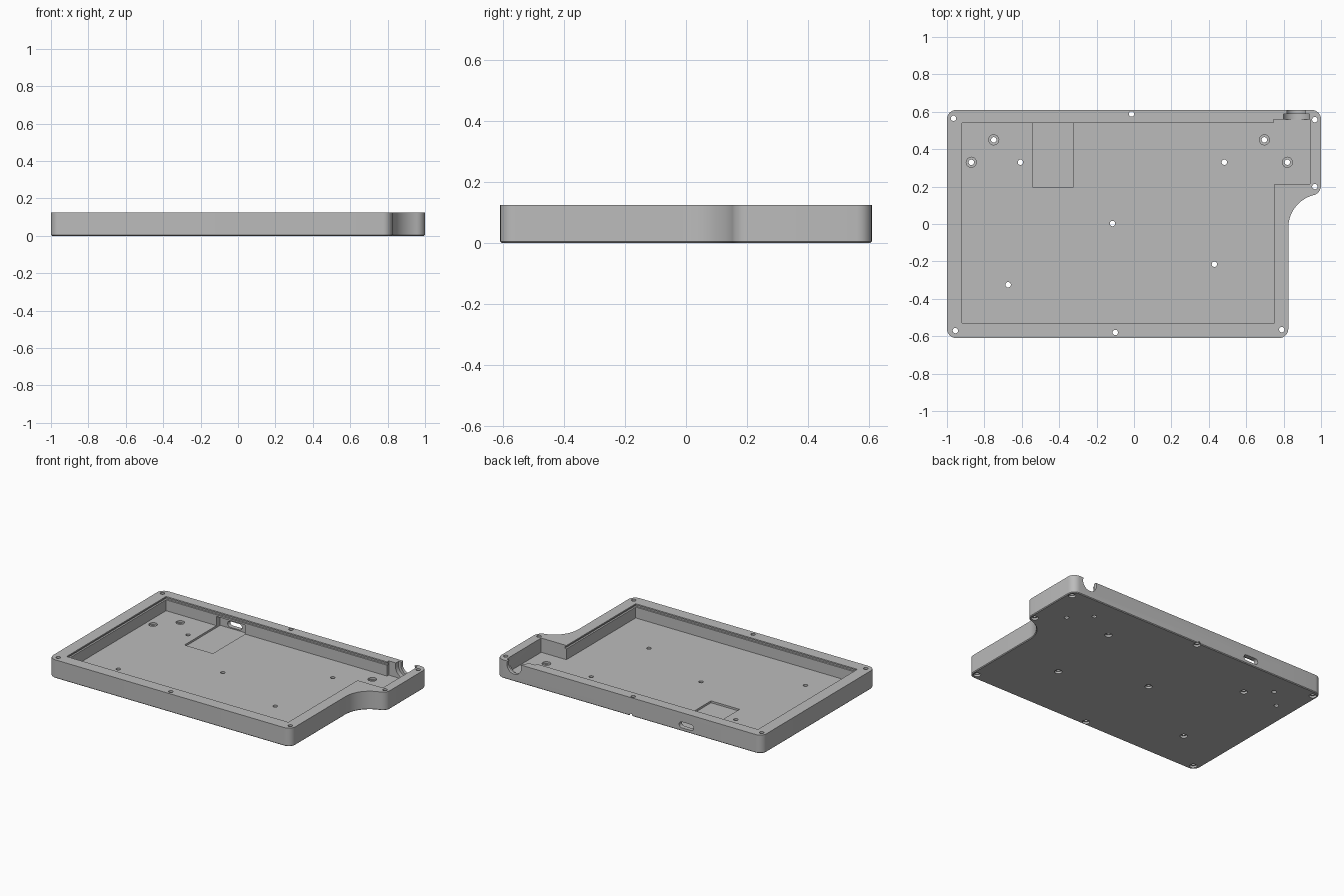
import bpy, bmesh
from math import sin, cos, radians, pi
from mathutils import Matrix, Vector

cube = bpy.data.objects.get("Cube")
if cube:
    bpy.data.objects.remove(cube, do_unlink=True)

TOP, FLOOR = 0.125, 0.028

grey = bpy.data.materials.new("plain grey")
grey.use_nodes = True
colour = (0.5, 0.5, 0.5, 1)
grey.diffuse_color = colour
grey.node_tree.nodes["Principled BSDF"].inputs["Base Color"].default_value = colour


def add_object(name, bm):
    bmesh.ops.recalc_face_normals(bm, faces=bm.faces)
    mesh = bpy.data.meshes.new(name)
    bm.to_mesh(mesh)
    bm.free()
    mesh.materials.append(grey)
    ob = bpy.data.objects.new(name, mesh)
    bpy.context.collection.objects.link(ob)
    return ob


def prism(name, points, z0, z1, chamfer=0):
    bm = bmesh.new()
    base = bm.faces.new([bm.verts.new((x, y, z0)) for x, y in points])
    grown = bmesh.ops.extrude_face_region(bm, geom=[base])["geom"]
    for v in grown:
        if isinstance(v, bmesh.types.BMVert):
            v.co.z = z1
    if chamfer:
        rim = [e for e in bm.edges if all(abs(v.co.z - z0) < 1e-6 for v in e.verts)]
        bmesh.ops.bevel(bm, geom=rim, offset=chamfer, segments=1, affect='EDGES')
    return add_object(name, bm)


def box(name, x0, x1, y0, y1, z0, z1):
    return prism(name, [(x0, y0), (x1, y0), (x1, y1), (x0, y1)], z0, z1)


def rod(name, centre, radius, length, along_y=False, sides=24):
    bm = bmesh.new()
    turn = Matrix.Rotation(pi / 2, 4, 'X') if along_y else Matrix()
    bmesh.ops.create_cone(bm, cap_ends=True, segments=sides, radius1=radius,
                          radius2=radius, depth=length,
                          matrix=Matrix.Translation(Vector(centre)) @ turn)
    return add_object(name, bm)


def arc(cx, cy, r, a0, a1, steps=8):
    angles = [radians(a0 + (a1 - a0) * i / steps) for i in range(steps + 1)]
    return [(cx + r * cos(a), cy + r * sin(a)) for a in angles]


# Outer shell with rounded corners and a concave shoulder
outline = (arc(-0.95, -0.56, 0.05, 180, 270) + arc(0.775, -0.56, 0.05, 270, 360)
           + arc(1.005, -0.02, 0.18, 180, 105, 16)
           + arc(0.944, 0.207, 0.056, -75, 0)
           + arc(0.95, 0.56, 0.05, 0, 90) + arc(-0.95, 0.56, 0.05, 90, 180))
case = prism("case_tray", outline, 0, TOP, 0.005)


def cut(tool):
    mod = case.modifiers.new("cut", 'BOOLEAN')
    mod.operation = 'DIFFERENCE'
    mod.solver = 'EXACT'
    mod.object = tool
    bpy.context.view_layer.objects.active = case
    bpy.ops.object.modifier_apply(modifier=mod.name)
    bpy.data.objects.remove(tool, do_unlink=True)


# Main cavity with the side bay
cut(prism("cavity", [(-0.92, -0.53), (0.75, -0.53), (0.75, 0.215), (0.94, 0.215),
                     (0.94, 0.558), (0.745, 0.558), (0.745, 0.54), (-0.92, 0.54)],
          FLOOR, 0.2))

# Thin groove under the rim
cut(box("rim_groove", -0.932, 0.762, -0.542, 0.552, 0.102, 0.116))

# Connector pocket and its rounded opening in the back wall
cut(box("connector_pocket", -0.54, -0.325, 0.195, 0.58, 0.015, 0.09))
slot = arc(-0.395, 0.042, 0.02, -90, 90) + arc(-0.465, 0.042, 0.02, 90, 270)
opening = prism("connector_opening", slot, -0.7, -0.5)
opening.data.transform(Matrix.Rotation(pi / 2, 4, 'X'))
cut(opening)

# Stepped round notch for the jack
cut(rod("jack_seat", (0.868, 0.567, 0.103), 0.073, 0.044, True, 48))
cut(rod("jack_notch", (0.868, 0.6, 0.103), 0.054, 0.1, True, 48))

# Screw holes, counterbored from below
screws = [(-0.965, 0.565), (-0.013, 0.588), (0.967, 0.558), (0.967, 0.2),
          (-0.955, -0.57), (-0.1, -0.58), (0.79, -0.565), (-0.607, 0.33),
          (0.483, 0.33), (-0.115, 0.002), (0.43, -0.215), (-0.673, -0.325)]
for x, y in screws:
    cut(rod("screw_hole", (x, y, 0.06), 0.0145, 0.3))
    cut(rod("screw_head", (x, y, 0), 0.023, 0.028))

# Foot holes, counterbored from above
for x, y in [(-0.75, 0.45), (-0.87, 0.33), (0.697, 0.45), (0.82, 0.33)]:
    cut(rod("foot_hole", (x, y, 0), 0.0145, 0.15))
    cut(rod("foot_seat", (x, y, 0.03), 0.027, 0.032))

bpy.ops.object.select_all(action='DESELECT')
case.select_set(True)
bpy.context.view_layer.objects.active = case
bpy.ops.object.shade_smooth_by_angle(angle=radians(30))
